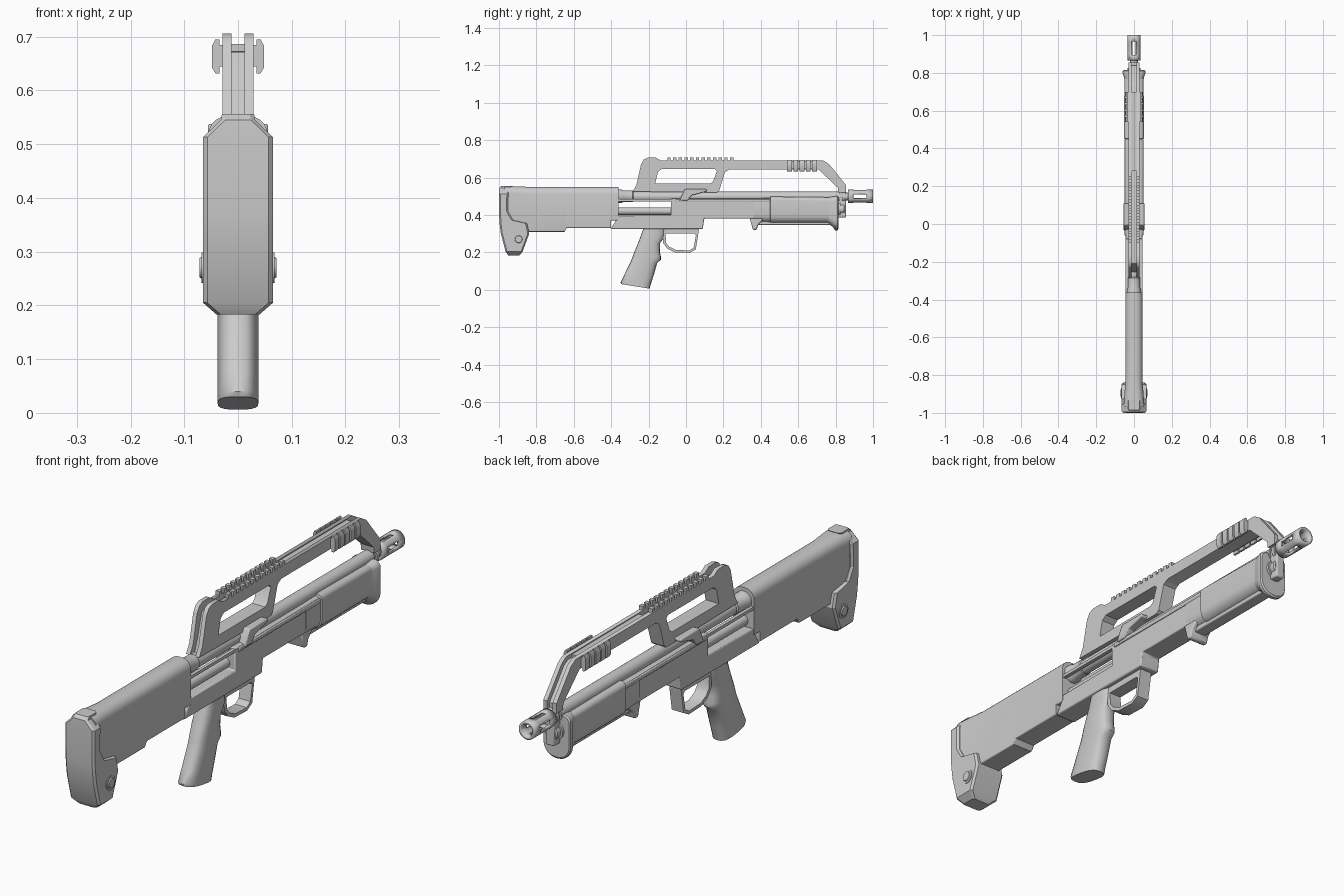
import bpy, bmesh, math
from mathutils import Matrix, Vector

if "Cube" in bpy.data.objects:
    bpy.data.objects.remove(bpy.data.objects["Cube"])


def finish(name, bm, bevel=0, seg=2, smooth=35):
    bmesh.ops.remove_doubles(bm, verts=bm.verts, dist=1e-5)
    bmesh.ops.recalc_face_normals(bm, faces=bm.faces)
    me = bpy.data.meshes.new(name)
    bm.to_mesh(me)
    bm.free()
    ob = bpy.data.objects.new(name, me)
    bpy.context.collection.objects.link(ob)
    if bevel:
        m = ob.modifiers.new("bevel", 'BEVEL')
        m.width, m.segments, m.limit_method = bevel, seg, 'ANGLE'
    bpy.ops.object.select_all(action='DESELECT')
    bpy.context.view_layer.objects.active = ob
    ob.select_set(True)
    bpy.ops.object.shade_smooth_by_angle(angle=math.radians(smooth))
    return ob


def loft(name, rings, **kw):
    bm = bmesh.new()
    vs = [[bm.verts.new(p) for p in r] for r in rings]
    n = len(rings[0])
    for a, b in zip(vs, vs[1:]):
        for i in range(n):
            bm.faces.new((a[i], a[(i + 1) % n], b[(i + 1) % n], b[i]))
    bm.faces.new(vs[0])
    bm.faces.new(vs[-1])
    return finish(name, bm, **kw)


def prism(name, pts, x0, x1, **kw):
    """Side profile (y, z) extruded across x."""
    return loft(name, [[(x, y, z) for y, z in pts] for x in (x0, x1)], **kw)


def box(name, x0, x1, y0, y1, z0, z1, **kw):
    return prism(name, [(y0, z0), (y1, z0), (y1, z1), (y0, z1)], x0, x1, **kw)


def lathe(name, stations, z, x=0, n=24, **kw):
    """Stations of (y, radius) round a lengthwise axis."""
    ang = [2 * math.pi * i / n for i in range(n)]
    return loft(name, [[(x + r * math.cos(a), y, z + r * math.sin(a)) for a in ang]
                       for y, r in stations], **kw)


def plate(name, outlines, x0, x1):
    """Side profile with holes: first outline is outer, the rest are cut out."""
    cu = bpy.data.curves.new(name, 'CURVE')
    cu.dimensions, cu.fill_mode, cu.extrude = '2D', 'BOTH', (x1 - x0) / 2
    for pts in outlines:
        sp = cu.splines.new('POLY')
        sp.points.add(len(pts) - 1)
        for p, (y, z) in zip(sp.points, pts):
            p.co = (y, z, 0, 1)
        sp.use_cyclic_u = True
    tmp = bpy.data.objects.new(name + "_curve", cu)
    bpy.context.collection.objects.link(tmp)
    dg = bpy.context.evaluated_depsgraph_get()
    bm = bmesh.new()
    bm.from_mesh(bpy.data.meshes.new_from_object(tmp.evaluated_get(dg)))
    bpy.data.objects.remove(tmp)
    for v in bm.verts:
        v.co = Vector((v.co.z + (x0 + x1) / 2, v.co.x, v.co.y))
    return finish(name, bm)


def section(y, w, z0, z1, rt, rb, n=5):
    """Rounded upright cross-section at y."""
    out = []
    for cx, cz, r, a0 in ((w - rt, z1 - rt, rt, 0), (rt - w, z1 - rt, rt, 90),
                          (rb - w, z0 + rb, rb, 180), (w - rb, z0 + rb, rb, 270)):
        for i in range(n + 1):
            a = math.radians(a0 + 90 * i / n)
            out.append((cx + r * math.cos(a), y, cz + r * math.sin(a)))
    return out


# Stock and butt pad
loft("stock", [section(y, w, z0, z1, .038, .006) for y, w, z0, z1 in (
    (-.97, .056, .31, .553), (-.92, .052, .31, .553), (-.84, .046, .31, .55), (-.65, .046, .31, .55),
    (-.637, .046, .33, .55), (-.40, .046, .33, .55))])
loft("stock_nose", [section(y, .046, .37, .55, .038, .006) for y in (-.40, -.362)])
pad = []
for z, w, y0, y1 in ((.183, .04, -.95, -.89), (.205, .065, -.965, -.873), (.3, .065, -.99, -.838),
                     (.355, .065, -.997, -.85), (.372, .065, -.998, -.925), (.42, .065, -1, -.952),
                     (.513, .065, -1, -.95), (.545, .032, -.998, -.935), (.556, .03, -.985, -.925)):
    c = .008
    pad.append([(w - c, y0, z), (w, y0 + c, z), (w, y1 - c, z), (w - c, y1, z),
                (c - w, y1, z), (-w, y1 - c, z), (-w, y0 + c, z), (c - w, y0, z)])
loft("butt_pad", pad, smooth=20)
for s in (-1, 1):
    stud = lathe("sling_stud", [(0, .028), (.004, .028), (.004, .02), (.008, .018)], 0)
    stud.matrix_world = Matrix.Translation((s * .064, -.895, .27)) @ Matrix.Rotation(-s * math.pi / 2, 4, 'Z')

# Receiver with open port, rods and rails
prism("receiver", [(-.402, .325), (.09, .325), (.097, .38), (.45, .38), (.45, .488), (-.08, .488),
                   (-.08, .398), (-.362, .398), (-.375, .37)], -.044, .044, bevel=.005)
lathe("port_rod", [(-.37, .02), (-.07, .02)], .42)
for s in (-1, 1):
    a, b = sorted((s * .03, s * .044))
    box("port_rail", a, b, -.37, -.07, .472, .484)
    box("side_rib", *sorted((s * .04, s * .049)), -.06, .45, .468, .485, bevel=.003)
    prism("charging_handle", [(-.035, .476), (.01, .478), (.03, .505), (.11, .525), (.11, .538),
                              (-.005, .538), (-.02, .51)], *sorted((s * .015, s * .056)), bevel=.004)

# Barrel, collar and slotted muzzle
lathe("barrel", [(-.38, .027), (.82, .027), (.82, .02), (.835, .02), (.835, .028), (.85, .028),
                 (.85, .021), (.87, .021)], .498)
lathe("barrel_collar", [(-.37, .036), (-.345, .036), (-.335, .031), (-.285, .031), (-.28, .027)], .5)
bm = bmesh.new()
N, ys = 24, (.865, .895, .965, 1.0)
g = [[bm.verts.new((.036 * math.cos((i - 1.5) * math.tau / N), y, .5 + .036 * math.sin((i - 1.5) * math.tau / N)))
      for i in range(N)] for y in ys]
for k in range(3):
    for i in range(N):
        if k != 1 or i % 6 > 2:
            j = (i + 1) % N
            bm.faces.new((g[k][i], g[k][j], g[k + 1][j], g[k + 1][i]))
muzzle = finish("muzzle_brake", bm)
sol = muzzle.modifiers.new("wall", 'SOLIDIFY')
sol.thickness, sol.offset = .011, -1
lathe("muzzle_base", [(.865, .035), (.872, .03)], .5)

# Forend, hand stop, front flange and magazine cap
loft("forend", [section(y, w, z0, z1, .02, .042) for y, w, z0, z1 in (
    (.36, .047, .36, .488), (.45, .048, .358, .49), (.452, .053, .356, .498), (.78, .051, .356, .494))])
box("forend_underside", -.025, .025, .37, .79, .346, .38, bevel=.004)
prism("hand_stop", [(.34, .385), (.358, .32), (.378, .32), (.387, .35), (.41, .37), (.41, .385)],
      -.042, .042, bevel=.006)
loft("front_flange", [section(y, w, z0, z1, .025, rb) for y, w, z0, z1, rb in (
    (.76, .05, .355, .494, .04), (.785, .055, .335, .498, .048), (.797, .06, .318, .5, .055),
    (.81, .06, .318, .5, .055), (.815, .056, .325, .495, .05))])
lathe("magazine_cap", [(.8, .034), (.825, .034), (.825, .027), (.845, .027), (.85, .022)], .432)
box("front_block", -.018, .018, .815, .855, .385, .53, bevel=.005)

# Carry handle: two pierced side plates over a recessed core
outer = [(-.285, .525), (-.265, .56), (-.24, .672), (-.225, .697), (-.205, .706), (-.16, .706), (-.135, .69),
         (.735, .69), (.765, .672), (.855, .56), (.855, .52), (.815, .52), (.812, .545), (.71, .642),
         (.23, .642), (.208, .628), (.178, .53), (.165, .52)]
window = [(-.165, .568), (-.15, .63), (-.13, .645), (.155, .645), (.165, .635), (.145, .58), (.13, .568)]
core = [(-.255, .525), (-.235, .58), (-.21, .672), (.725, .674), (.75, .66), (.84, .548), (.84, .52)] + outer[11:]
plate("handle_core", [core, window], -.013, .013)
for s in (-1, 1):
    plate("handle_side", [outer, window], *sorted((s * .012, s * .029)))
    # Toothed top rail
    for i in range(12):
        y = -.1 + i * .0305
        box("rail_tooth", *sorted((s * .012, s * .029)), y, y + .018, .688, .706)
    # Ribbed side rail
    rail = [(.028, .645), (.038, .645), (.038, .685), (.028, .685)]
    loft("side_rail", [[(s * x, y, z) for x, z in rail] for y in (.54, .70)])
    rib = [(.034, .632), (.042, .632), (.048, .642), (.048, .684), (.042, .695), (.034, .695)]
    for i in range(5):
        y = .54 + i * .0335
        loft("side_rail_rib", [[(s * x, y + d, z) for x, z in rib] for d in (0, .026)])
box("handle_top_strip", -.014, .014, .28, .70, .66, .686)

# Pistol grip
rings = []
for yr, zr, yf, zf in ((-.225, .335, -.11, .335), (-.245, .28, -.112, .285), (-.262, .235, -.138, .25),
                       (-.275, .205, -.14, .205), (-.284, .18, -.134, .175), (-.288, .17, -.135, .16),
                       (-.297, .148, -.154, .142), (-.33, .08, -.175, .07), (-.35, .04, -.188, .03),
                       (-.346, .03, -.195, .006)):
    ring = []
    for i in range(20):
        t = math.tau * i / 20
        c, s = (math.copysign(abs(f(t)) ** .7, f(t)) for f in (math.cos, math.sin))
        ring.append((.038 * s, (yr + yf) / 2 + c * (yf - yr) / 2, (zr + zf) / 2 + c * (zf - zr) / 2))
    rings.append(ring)
loft("pistol_grip", rings)

# Trigger guard
plate("trigger_guard", [
    [(-.13, .33), (-.122, .25), (-.1, .22), (-.06, .2), (.02, .197), (.052, .215), (.066, .3), (.07, .33)],
    [(-.11, .3), (-.106, .25), (-.09, .23), (-.055, .213), (.018, .21), (.041, .225), (.053, .29), (.045, .3)]],
    -.026, .026)
